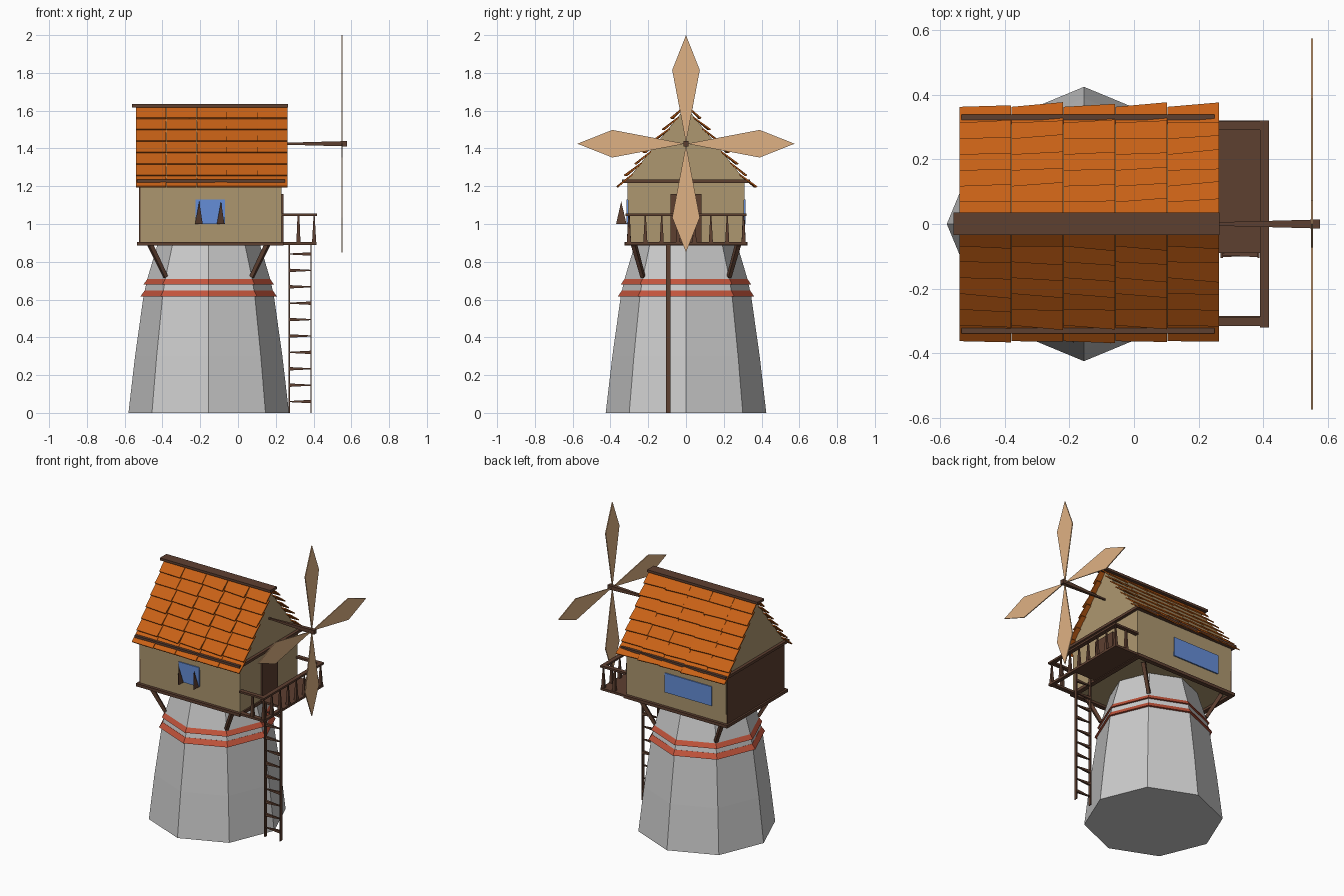
import bpy, bmesh, math, random
from mathutils import Vector

if "Cube" in bpy.data.objects:
    bpy.data.objects.remove(bpy.data.objects["Cube"])

random.seed(4)
CX = -0.155  # tower axis


def material(name, rgb):
    m = bpy.data.materials.new(name)
    m.diffuse_color = (*rgb, 1)
    m.use_nodes = True
    m.node_tree.nodes["Principled BSDF"].inputs["Base Color"].default_value = m.diffuse_color
    return m


TAN = material("plaster", (0.42, 0.31, 0.16))
BROWN = material("dark_wood", (0.11, 0.05, 0.03))
ORANGE = material("tile", (0.58, 0.12, 0.008))
RED = material("brick_red", (0.55, 0.09, 0.045))
BLUE = material("glass", (0.13, 0.27, 0.68))
PEACH = material("sail_cloth", (0.74, 0.44, 0.23))


def make(name, verts, faces, mat=None):
    me = bpy.data.meshes.new(name)
    me.from_pydata([tuple(v) for v in verts], [], faces)
    bm = bmesh.new()
    bm.from_mesh(me)
    bmesh.ops.recalc_face_normals(bm, faces=bm.faces)
    bm.to_mesh(me)
    bm.free()
    ob = bpy.data.objects.new(name, me)
    bpy.context.collection.objects.link(ob)
    if mat:
        me.materials.append(mat)
    return ob


HEX = [(0, 1, 2, 3), (4, 5, 6, 7), (0, 1, 5, 4), (1, 2, 6, 5), (2, 3, 7, 6), (3, 0, 4, 7)]


def box(name, x, y, z, mat):
    ring = [(x[0], y[0]), (x[1], y[0]), (x[1], y[1]), (x[0], y[1])]
    return make(name, [(a, b, h) for h in z for a, b in ring], HEX, mat)


def bar(name, a, b, r0, r1, mat=BROWN):
    """Four-sided bar from a to b, tapering from r0 to r1."""
    a, b = Vector(a), Vector(b)
    d = (b - a).normalized()
    u = d.cross(Vector((0, 0, 1)) if abs(d.z) < 0.9 else Vector((0, 1, 0))).normalized()
    w = d.cross(u)
    vs = [p + (u * i + w * j) * r for p, r in ((a, r0), (b, r1))
          for i, j in ((-1, -1), (1, -1), (1, 1), (-1, 1))]
    return make(name, vs, HEX, mat)


def octagon(name, profile, mat=None, closed=False):
    """Eight-sided lathe of (radius, z) points about the tower axis."""
    vs = [(CX + r * math.cos(k * math.pi / 4), r * math.sin(k * math.pi / 4), z)
          for r, z in profile for k in range(8)]
    n = len(profile)
    fs = [(i * 8 + k, i * 8 + (k + 1) % 8, (i + 1) % n * 8 + (k + 1) % 8, (i + 1) % n * 8 + k)
          for i in range(n if closed else n - 1) for k in range(8)]
    if not closed:
        fs += [tuple(range(8)), tuple(range(8 * n - 8, 8 * n))]
    return make(name, vs, fs, mat)


def frame(name, x, y, z, w):
    """Rectangular trim made of four beams."""
    for i, yy in enumerate(((y[0], y[0] + w), (y[1] - w, y[1]))):
        box(f"{name}_long_{i}", x, yy, z, BROWN)
    for i, xx in enumerate(((x[0], x[0] + w), (x[1] - w, x[1]))):
        box(f"{name}_short_{i}", xx, y, z, BROWN)


# Stone tower with two brick bands
octagon("tower", [(0.425, 0), (0.39, 0.30), (0.345, 0.62), (0.325, 0.71), (0.27, 0.895)])
for i, (z, r) in enumerate(((0.615, 0.362), (0.68, 0.345))):
    octagon(f"brick_band_{i}", [(r, z), (r - 0.022, z + 0.032), (r - 0.045, z + 0.032), (r - 0.045, z)],
            RED, True)

# House body with gable roof core
pent = [(-0.305, 0.9), (0.305, 0.9), (0.31, 1.235), (0, 1.62), (-0.31, 1.235)]
make("house", [(x, y, z) for x in (-0.515, 0.23) for y, z in pent],
     [(0, 1, 2, 3, 4), (5, 6, 7, 8, 9)] + [(k, (k + 1) % 5, (k + 1) % 5 + 5, k + 5) for k in range(5)], TAN)
frame("floor_trim", (-0.535, 0.24), (-0.325, 0.325), (0.885, 0.905), 0.03)
frame("eave_trim", (-0.535, 0.25), (-0.34, 0.34), (1.217, 1.235), 0.035)
box("back_wall_boards", (-0.523, -0.514), (-0.305, 0.305), (0.905, 1.217), BROWN)
box("ridge_cap", (-0.56, 0.265), (-0.034, 0.036), (1.618, 1.634), BROWN)

# Roof tiles: seven overlapping rows of five on each slope
W = 0.161
for side, label in ((-1, "front"), (1, "back")):
    vs, fs = [], []
    for row in range(7):
        for col in range(5):
            x0, yb, zb = -0.54 + col * W, 0.363 - 0.049 * row, 1.2 + 0.0605 * row
            skew = random.uniform(0, 0.016)
            outer = [(x0, yb, zb), (x0 + W - 0.002, yb + skew, zb),
                     (x0 + W - 0.002, max(yb - 0.078, 0.004), zb + 0.066),
                     (x0, max(yb - 0.078, 0.004), zb + 0.066)]
            o = len(vs)
            vs += [(x, side * y, z) for x, y, z in outer]
            vs += [(x, side * (y - 0.004), z - 0.006) for x, y, z in outer]
            fs += [tuple(o + i for i in f) for f in HEX]
    make(f"roof_tiles_{label}", vs, fs, ORANGE)

# Windows, shutters and door
box("front_window", (-0.225, -0.07), (-0.315, -0.30), (1.0, 1.13), BLUE)
box("back_window", (-0.41, -0.06), (0.30, 0.315), (1.0, 1.13), BLUE)
for i, x in enumerate((-0.205, -0.09)):
    make(f"shutter_{i}", [(x - 0.022, -0.315, 1), (x + 0.018, -0.315, 1), (x + 0.018, -0.37, 1),
                          (x, -0.343, 1.12)], [(0, 1, 2), (0, 1, 3), (1, 2, 3), (2, 0, 3)], BROWN)
box("door", (0.225, 0.24), (-0.083, 0.083), (0.9, 1.16), BROWN)

# Balcony with ladder opening, railing and pointed balusters
box("balcony_floor", (0.23, 0.395), (-0.09, 0.32), (0.89, 0.905), BROWN)
box("balcony_outer_beam", (0.39, 0.415), (-0.32, 0.32), (0.89, 0.905), BROWN)
box("balcony_side_beam", (0.23, 0.415), (-0.315, -0.285), (0.89, 0.905), BROWN)
box("outer_rail", (0.39, 0.418), (-0.32, 0.32), (1.042, 1.055), BROWN)
for i, y in enumerate((-0.302, 0.305)):
    box(f"side_rail_{i}", (0.23, 0.418), (y - 0.014, y + 0.014), (1.042, 1.055), BROWN)
    bar(f"side_baluster_{i}", (0.32, y, 0.9), (0.32, y, 1.045), 0.011, 0.005)
for k in range(8):
    y = -0.302 + k * 0.607 / 7
    bar(f"outer_baluster_{k}", (0.403, y, 0.9), (0.403, y, 1.045), 0.011, 0.003)

# Ladder
box("ladder_inner_rail", (0.268, 0.276), (-0.105, -0.083), (0, 0.9), BROWN)
box("ladder_outer_rail", (0.383, 0.389), (-0.105, -0.083), (0, 0.9), BROWN)
for k in range(10):
    z = 0.06 + 0.0868 * k
    r = (0.003, 0.009) if k % 3 == 0 else (0.009, 0.003)
    bar(f"ladder_rung_{k}", (0.272, -0.094, z), (0.387, -0.094, z), *r)

# Corner struts between tower and house
for i, sx in enumerate((-1, 1)):
    for j, sy in enumerate((-1, 1)):
        bar(f"strut_{i}{j}", (CX + sx * 0.31, sy * 0.275, 0.89), (CX + sx * 0.228, sy * 0.228, 0.72), 0.012, 0.010)

# Sail shaft and four kite-shaped sails
bar("sail_shaft", (0.2, 0, 1.425), (0.577, 0, 1.425), 0.004, 0.014)
kite = [(0.006, 0), (0.39, -0.073), (0.575, 0), (0.39, 0.073)]
for k in range(4):
    c, s = math.cos(k * math.pi / 2), math.sin(k * math.pi / 2)
    make(f"sail_{k}", [(x, r * c - t * s, 1.425 + r * s + t * c) for x in (0.548, 0.554) for r, t in kite],
         HEX, PEACH)
